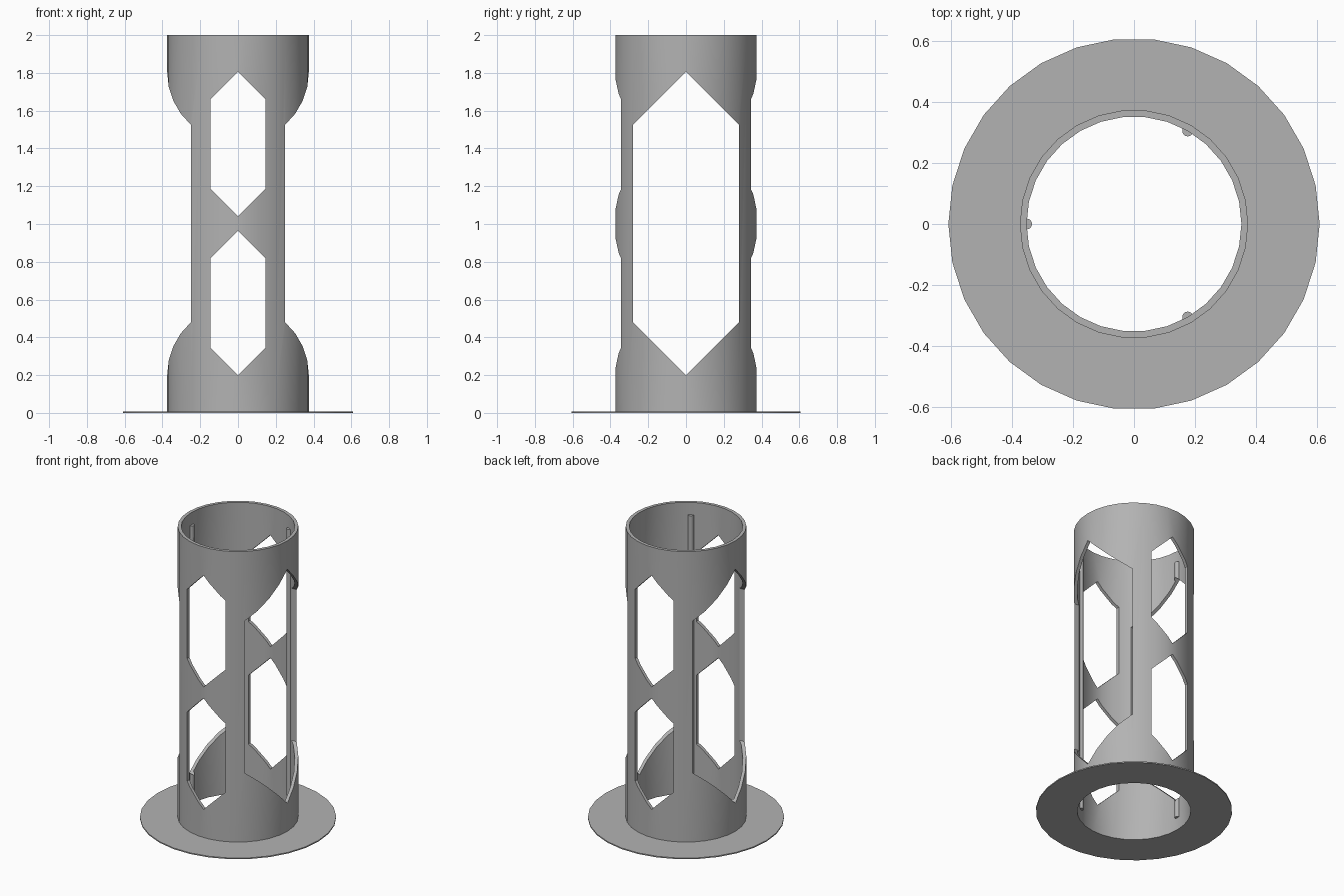
import bpy, bmesh, math

cube = bpy.data.objects.get("Cube")
if cube:
    bpy.data.objects.remove(cube, do_unlink=True)

HEIGHT, OUTER, INNER, SIDES = 2.0, 0.375, 0.353, 30

grey = bpy.data.materials.new("plain grey")
grey.use_nodes = True
colour = (0.45, 0.45, 0.45, 1)
grey.diffuse_color = colour
grey.node_tree.nodes["Principled BSDF"].inputs["Base Color"].default_value = colour


def make_object(name, bm):
    bmesh.ops.recalc_face_normals(bm, faces=bm.faces)
    mesh = bpy.data.meshes.new(name)
    bm.to_mesh(mesh)
    bm.free()
    mesh.materials.append(grey)
    obj = bpy.data.objects.new(name, mesh)
    bpy.context.collection.objects.link(obj)
    return obj


def ring(name, inner, outer, height):
    """Hollow cylinder standing on the ground."""
    bm = bmesh.new()
    loops = []
    for r, z in ((inner, 0), (outer, 0), (outer, height), (inner, height)):
        loops.append([bm.verts.new((r * math.cos(i * math.tau / SIDES),
                                    r * math.sin(i * math.tau / SIDES), z))
                      for i in range(SIDES)])
    for k in range(4):
        a, b = loops[k], loops[(k + 1) % 4]
        for i in range(SIDES):
            j = (i + 1) % SIDES
            bm.faces.new((a[i], a[j], b[j], b[i]))
    return make_object(name, bm)


def window_cutter(name, half, low, high, along_x):
    """Pointed hexagonal prism with 45 degree ends, through the whole tube."""
    outline = [(0, low), (half, low + half), (half, high - half),
               (0, high), (-half, high - half), (-half, low + half)]
    bm = bmesh.new()
    face = bm.faces.new([bm.verts.new((-1, u, z) if along_x else (u, -1, z))
                         for u, z in outline])
    ext = bmesh.ops.extrude_face_region(bm, geom=[face])
    moved = [v for v in ext["geom"] if isinstance(v, bmesh.types.BMVert)]
    bmesh.ops.translate(bm, verts=moved, vec=(2, 0, 0) if along_x else (0, 2, 0))
    obj = make_object(name, bm)
    obj.hide_render = True
    return obj


def rib(name, angle):
    """Thin round rod half sunk into the inner wall."""
    bm = bmesh.new()
    bmesh.ops.create_cone(bm, cap_ends=True, segments=16, radius1=0.018,
                          radius2=0.018, depth=1.83)
    bmesh.ops.translate(bm, verts=bm.verts, vec=(
        INNER * math.cos(angle), INNER * math.sin(angle), HEIGHT / 2))
    return make_object(name, bm)


# Tube, brim and inner ribs
tube = ring("tube", INNER, OUTER, HEIGHT)
brim = ring("brim", OUTER, 0.61, 0.008)
ribs = [rib(f"inner_rib_{i + 1}", math.radians(60 + 120 * i)) for i in range(3)]

# Window openings: one tall pair at the sides, stacked pairs front and back
cutters = [window_cutter("side_window_cutter", 0.281, 0.2, 1.805, True),
           window_cutter("lower_window_cutter", 0.145, 0.2, 0.963, False),
           window_cutter("upper_window_cutter", 0.145, 1.04, 1.805, False)]


def cut(obj, tools):
    bpy.context.view_layer.objects.active = obj
    for tool in tools:
        mod = obj.modifiers.new(tool.name, 'BOOLEAN')
        mod.operation = 'DIFFERENCE'
        mod.solver = 'EXACT'
        mod.object = tool
        bpy.ops.object.modifier_apply(modifier=mod.name)


cut(tube, cutters)
cut(ribs[1], cutters[:1])  # only the rib at the side crosses an opening
for c in cutters:
    bpy.data.objects.remove(c, do_unlink=True)

# Smooth walls with crisp cut edges
bpy.ops.object.select_all(action='DESELECT')
for obj in [tube, brim] + ribs:
    obj.select_set(True)
bpy.context.view_layer.objects.active = tube
bpy.ops.object.shade_smooth_by_angle(angle=math.radians(30))
